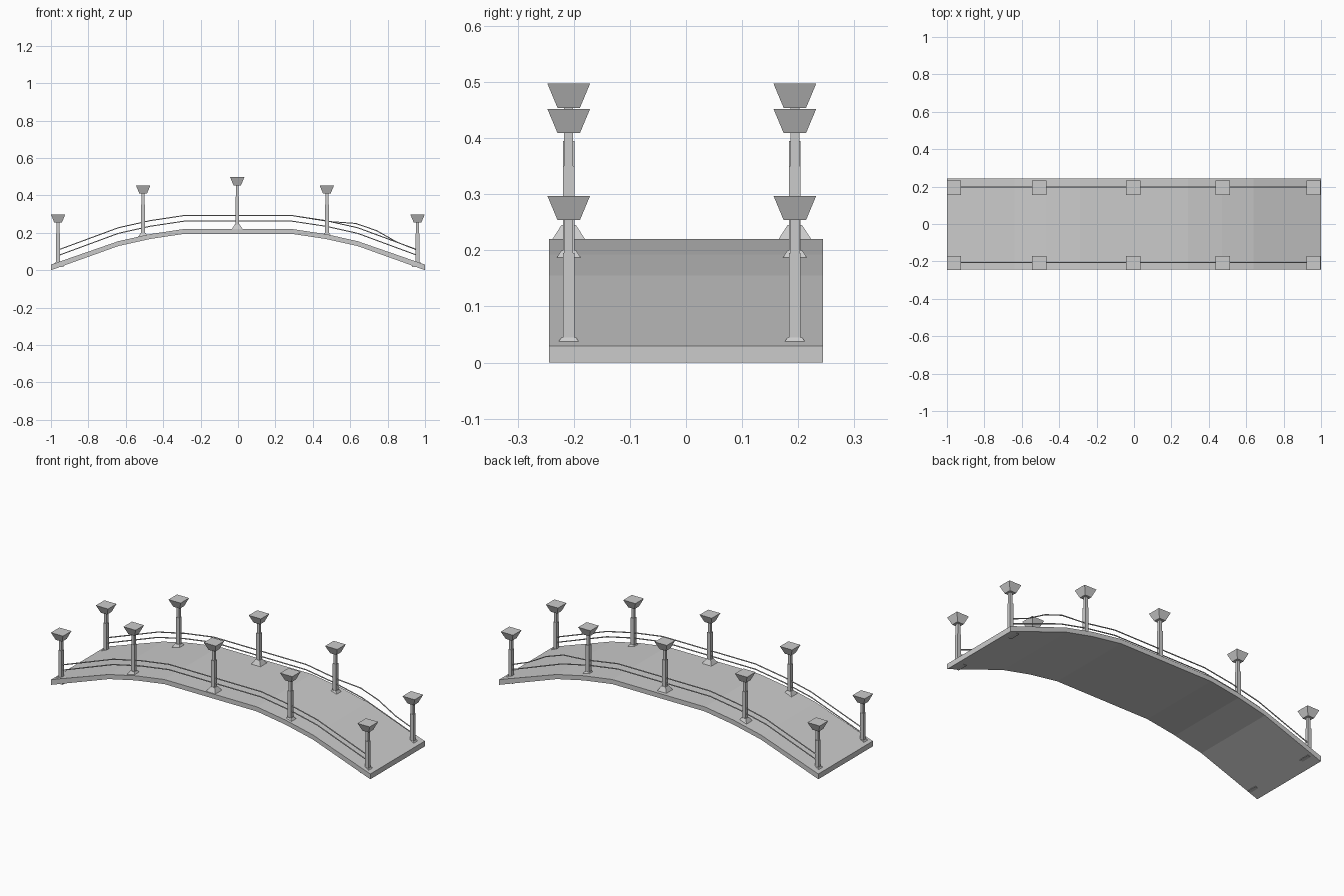
import bpy, bmesh

if "Cube" in bpy.data.objects:
    bpy.data.objects.remove(bpy.data.objects["Cube"])

HALF = [(0.29, 0.22), (0.47, 0.193), (0.64, 0.155), (1.0, 0.03)]
TOP = [(-x, z) for x, z in reversed(HALF)] + HALF


def finish(name, bm):
    bmesh.ops.recalc_face_normals(bm, faces=bm.faces)
    me = bpy.data.meshes.new(name)
    bm.to_mesh(me)
    bm.free()
    ob = bpy.data.objects.new(name, me)
    bpy.context.collection.objects.link(ob)
    return ob


def frustum(bm, x, y, z0, z1, h0, h1):
    rings = [[bm.verts.new((x + sx * h, y + sy * h, z))
              for sx, sy in ((-1, -1), (1, -1), (1, 1), (-1, 1))]
             for z, h in ((z0, h0), (z1, h1))]
    a, b = rings
    bm.faces.new(a)
    bm.faces.new(b)
    for i in range(4):
        j = (i + 1) % 4
        bm.faces.new((a[i], a[j], b[j], b[i]))


# Arched deck: vertical-thickness slab swept across the width
bm = bmesh.new()
loops = []
for x, z in TOP:
    t = 0.03 if abs(x) > 0.9 else 0.026
    loops.append([bm.verts.new(p) for p in ((x, -0.244, z - t), (x, 0.244, z - t),
                                            (x, 0.244, z), (x, -0.244, z))])
bm.faces.new(loops[0])
bm.faces.new(loops[-1])
for a, b in zip(loops, loops[1:]):
    for i in range(4):
        j = (i + 1) % 4
        bm.faces.new((a[i], a[j], b[j], b[i]))
finish("deck", bm)


# Posts: flared foot, two-step shaft, inverted pyramid cap
def post(name, x, y, z):
    bm = bmesh.new()
    frustum(bm, x, y, z, z + 0.028, 0.031, 0.013)
    frustum(bm, x, y, z + 0.028, z + 0.178, 0.0105, 0.0105)
    frustum(bm, x, y, z + 0.178, z + 0.237, 0.008, 0.008)
    frustum(bm, x, y, z + 0.237, z + 0.28, 0.02, 0.038)
    finish(name, bm)


for side, y in (("front", -0.209), ("back", 0.194)):
    for i, (x, z) in enumerate(((-0.962, 0.017), (-0.507, 0.172), (-0.004, 0.217),
                                (0.475, 0.172), (0.96, 0.017))):
        post(f"{side}_post_{i}", x, y, z)


# Thin cables running through the posts
def cable(name, pts, y, r=0.003):
    cu = bpy.data.curves.new(name, 'CURVE')
    cu.dimensions = '3D'
    cu.bevel_depth = r
    cu.bevel_resolution = 1
    cu.use_fill_caps = True
    sp = cu.splines.new('POLY')
    sp.points.add(len(pts) - 1)
    for p, (x, z) in zip(sp.points, pts):
        p.co = (x, y, z, 1)
    ob = bpy.data.objects.new(name, cu)
    bpy.context.collection.objects.link(ob)


def rail(up):
    right = [(x, z + up) for x, z in HALF[:3]] + [(0.96, 0.037 + up)]
    return [(-x, z) for x, z in reversed(right)] + right


for side, y in (("front", -0.206), ("back", 0.197)):
    cable(f"{side}_lower_cable", rail(0.042), y)
    upper = rail(0.072)
    if side == "back":  # one upper cable is slack and bulges near the right end
        upper = upper[:5] + [(0.49, 0.26), (0.63, 0.25), (0.74, 0.212),
                             (0.85, 0.15), (0.96, 0.107)]
    cable(f"{side}_upper_cable", upper, y)
